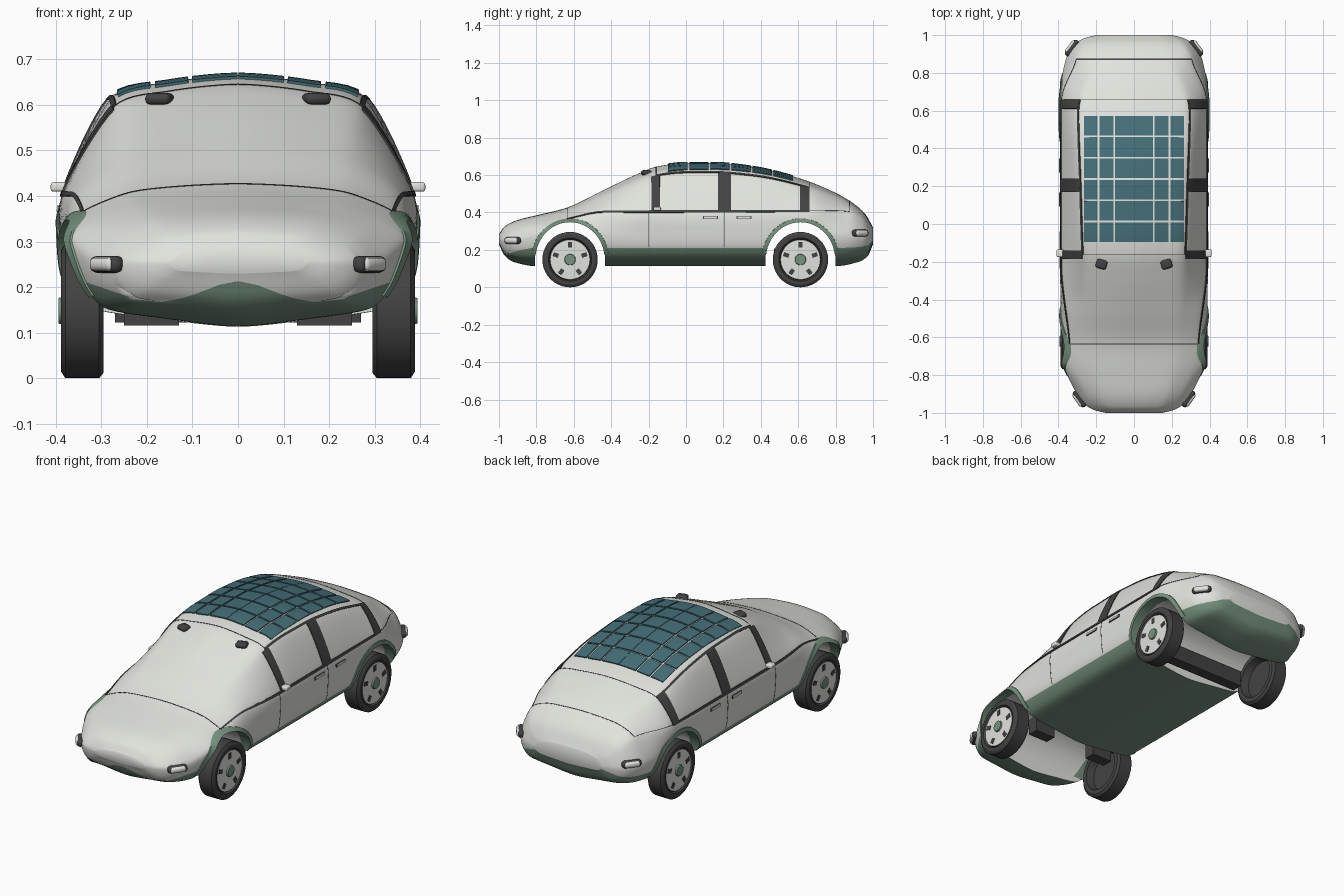
import bpy, bmesh, math
from functools import lru_cache
from mathutils import Vector, Matrix

if "Cube" in bpy.data.objects:
    bpy.data.objects.remove(bpy.data.objects["Cube"])

COLOURS = [("pale_body", (0.755, 0.77, 0.725)), ("sage_trim", (0.185, 0.29, 0.215)),
           ("dark_rubber", (0.055, 0.055, 0.055)), ("solar_teal", (0.06, 0.16, 0.19))]
PALE, SAGE, DARK, TEAL = range(4)
MATS = []
for label, rgb in COLOURS:
    m = bpy.data.materials.new(label)
    m.diffuse_color = (*rgb, 1)
    m.use_nodes = True
    m.node_tree.nodes["Principled BSDF"].inputs["Base Color"].default_value = m.diffuse_color
    MATS.append(m)


def make(name, verts, faces, mats, angle=40, fix=False):
    me = bpy.data.meshes.new(name)
    me.from_pydata([tuple(v) for v in verts], [], faces)
    for m in MATS:
        me.materials.append(m)
    for i, p in enumerate(me.polygons):
        p.material_index = mats if isinstance(mats, int) else mats[i]
    if fix:
        bm = bmesh.new()
        bm.from_mesh(me)
        bmesh.ops.recalc_face_normals(bm, faces=bm.faces[:])
        bm.to_mesh(me)
        bm.free()
    ob = bpy.data.objects.new(name, me)
    bpy.context.collection.objects.link(ob)
    if angle:
        smooth(ob, angle)
    return ob


def smooth(ob, angle):
    bpy.ops.object.select_all(action='DESELECT')
    ob.select_set(True)
    bpy.context.view_layer.objects.active = ob
    bpy.ops.object.shade_smooth_by_angle(angle=math.radians(angle))


# Lengthwise profiles: (y, value)
WIDTH = [(-1, .15), (-.985, .21), (-.95, .265), (-.87, .318), (-.8, .352), (-.74, .374), (-.66, .385), (-.2, .39),
         (.6, .39), (.75, .383), (.87, .36), (.95, .315), (.985, .26), (1, .2)]
TOP = [(-1, .285), (-.97, .325), (-.9, .36), (-.8, .385), (-.64, .425), (-.46, .51), (-.25, .61),
       (-.16, .645), (0, .665), (.15, .665), (.35, .645), (.6, .585), (.8, .505), (.9, .445), (.96, .39), (1, .32)]
BOTTOM = [(-1, .23), (-.97, .17), (-.92, .135), (-.8, .113), (.8, .113), (.92, .135), (.97, .165), (1, .23)]
BELT = [(-1, .27), (-.9, .31), (-.8, .335), (-.64, .365), (-.44, .405), (.8, .41), (.87, .405), (.94, .37), (1, .30)]
BELT_IN = [(-1, .85), (-.64, .88), (-.2, .985), (.66, .985), (.87, .85), (1, .85)]
ROOF_IN = [(-1, .6), (-.64, .62), (-.16, .7), (.2, .73), (.6, .76), (.87, .6), (1, .6)]
ROOF_UP = [(-1, .68), (-.6, .68), (-.3, .75), (-.1, .8), (.4, .8), (.7, .77), (1, .7)]
MIDDLE = [(-1, .255), (-.9, .26), (-.74, .305), (-.6, .315), (-.4, .29), (.8, .29), (1, .27)]


def curve(t, y):
    """Monotone cubic through a profile."""
    n = len(t)
    y = min(max(y, t[0][0]), t[-1][0])
    i = next(k for k in range(n - 1) if y <= t[k + 1][0])
    sec = lambda k: (t[k + 1][1] - t[k][1]) / (t[k + 1][0] - t[k][0])

    def slope(k):
        if k == 0 or k == n - 1:
            return sec(min(k, n - 2))
        a, b = sec(k - 1), sec(k)
        return 2 * a * b / (a + b) if a * b > 0 else 0
    h = t[i + 1][0] - t[i][0]
    u = (y - t[i][0]) / h
    return ((1 + 2 * u) * (1 - u) ** 2 * t[i][1] + u * (1 - u) ** 2 * h * slope(i)
            + u * u * (3 - 2 * u) * t[i + 1][1] + u * u * (u - 1) * h * slope(i + 1))


@lru_cache(None)
def section(y):
    w, zt, zb, zm, zl = (curve(t, y) for t in (WIDTH, TOP, BOTTOM, MIDDLE, BELT))
    xr, zr = w * curve(ROOF_IN, y), zl + curve(ROOF_UP, y) * (zt - zl)
    d = zm - zb
    return [(0, zb), (.45 * w, zb + .1 * d), (.83 * w, zb + .23 * d), (.965 * w, zb + .55 * d), (w, zm),
            (w * curve(BELT_IN, y), zl), (xr, zr), (.55 * xr, zr + .7 * (zt - zr)), (0, zt)]


def P(y, s):
    """Point on the right half of the shell; s runs from keel (0) to roof centre (8)."""
    q = section(y)
    s = min(max(s, 0), 8)
    i = min(int(s), 7)
    u = s - i
    p1, p2 = q[i], q[i + 1]
    p0 = q[i - 1] if i else (-q[1][0], q[1][1])
    p3 = q[i + 2] if i < 7 else (-q[7][0], q[7][1])
    r = [(2 * u**3 - 3 * u * u + 1) * b + (u**3 - 2 * u * u + u) * .4 * (c - a)
         + (3 * u * u - 2 * u**3) * c + (u**3 - u * u) * .4 * (d - b) for a, b, c, d in zip(p0, p1, p2, p3)]
    return Vector((r[0], y, r[1]))


def s_at(y, mode, v):
    """Find s for a given x (upper half) or z (side)."""
    if mode == 's':
        return v
    lo, hi = (4.2, 8) if mode == 'x' else (1, 6.5)
    for _ in range(22):
        m = (lo + hi) / 2
        p = P(y, m)
        if (p.x > v) if mode == 'x' else (p.z < v):
            lo = m
        else:
            hi = m
    return (lo + hi) / 2


def normal(y, s):
    s = max(s, .03)
    return (P(y + .004, s) - P(y - .004, s)).cross(P(y, s) - P(y, s - .03)).normalized()


def patch(name, y0, y1, v0, v1, mat, off=.004, mode='s', ny=4, nv=4):
    """Thin plate that follows the shell, on both sides."""
    us = [0] + [i / ny for i in range(ny + 1)] + [1]
    vs = [0] + [i / nv for i in range(nv + 1)] + [1]
    n = nv + 3
    for side, tag in ((1, "right"), (-1, "left")):
        verts, faces = [], []
        for a, u in enumerate(us):
            for b, v in enumerate(vs):
                y = y0 + u * (y1 - y0)
                s = s_at(y, mode, v0 + v * (v1 - v0))
                rim = a in (0, ny + 2) or b in (0, nv + 2)
                p = P(y, s) + normal(y, s) * (-.002 if rim else off)
                verts.append((p.x * side, p.y, p.z))
        for a in range(ny + 2):
            for b in range(nv + 2):
                f = [a * n + b, (a + 1) * n + b, (a + 1) * n + b + 1, a * n + b + 1]
                faces.append(f[::-1] if side < 0 else f)
        make(f"{name}_{tag}", verts, faces, mat, 35)


def paint_gap(p):
    """Negative where the front apron is sage."""
    return p.z - (.165 + .047 * math.exp(-(p.x / .1) ** 2) + .34 * max(0, abs(p.x) - .2))


def paint_s(y):
    """Section parameter of the lower paint edge."""
    if y > -.82:
        return 3
    return next((k / 100 for k in range(5, 400) if paint_gap(P(y, k / 100)) > 0), 3)


# Body shell: lofted, its grid following the paint edge, with wheel tunnels cut out
SUB, NY = 8, 100
L = 8 * SUB
ring = [(i, 1) for i in range(L + 1)] + [(i, -1) for i in range(L - 1, 0, -1)]
N = len(ring)
verts, faces, mats = [], [], []
for j in range(NY + 1):
    y = -math.cos(math.pi * j / NY)
    edge = paint_s(y)
    for i, sg in ring:
        t = i / SUB
        p = P(y, t / 3 * edge if t < 3 else edge + (t - 3) / 5 * (8 - edge))
        verts.append(Vector((p.x * sg, y, p.z)))
for j in range(NY):
    for i in range(N):
        k = (i + 1) % N
        f = [j * N + i, (j + 1) * N + i, (j + 1) * N + k, j * N + k]
        c = sum((verts[q] for q in f), Vector()) / 4
        low = (ring[i][0] + ring[k][0]) / 2 < 3 * SUB and (c.y > -.82 or paint_gap(c) < .004)
        faces.append(f)
        mats.append(SAGE if low else PALE)
faces += [list(range(N)), list(range(NY * N, NY * N + N))]
mats += [PALE, PALE]
body = make("body_shell", verts, faces, mats, 0, True)
AXLES = (("front", -.62), ("rear", .612))
for tag, yc in AXLES:
    prof = [(yc + .187 * math.cos(a), .15 + .2 * math.sin(a)) for a in (math.pi * i / 28 for i in range(29))]
    prof += [(yc - .187, -.1), (yc + .187, -.1)]
    n = len(prof)
    cv = [(x, y, z) for x in (-.6, .6) for y, z in prof]
    cf = [[i, (i + 1) % n, n + (i + 1) % n, n + i] for i in range(n)] + [list(range(n)), list(range(n, 2 * n))]
    cutter = make("tunnel_cutter", cv, cf, PALE, 0, True)
    cutter.hide_render = True
    mod = body.modifiers.new("wheel_tunnel", 'BOOLEAN')
    mod.operation, mod.solver, mod.object = 'DIFFERENCE', 'EXACT', cutter
    bpy.context.view_layer.objects.active = body
    bpy.ops.object.modifier_apply(modifier=mod.name)
    bpy.data.objects.remove(cutter)
smooth(body, 40)

# Pillars, belt line, roof rails and panel seams
for nm, a, b in (("a_pillar", -.185, -.14), ("b_pillar", .17, .24), ("c_pillar", .61, .66)):
    patch(nm, a, b, 5, 6, DARK, nv=8)
patch("belt_line", -.635, .66, 4.93, 5.03, DARK, ny=40, nv=1)
patch("roof_rail", -.16, .66, 5.97, 6.06, DARK, ny=24, nv=1)
patch("windscreen_base_seam", -.637, -.633, 5, 8, DARK, .0012, ny=1, nv=20)
patch("windscreen_top_seam", -.162, -.159, 6, 8, DARK, .0012, ny=1, nv=16)
patch("roof_rear_seam", .658, .661, 6, 8, DARK, .0012, ny=1, nv=16)
patch("hatch_side_seam", .66, .873, 4.985, 5.015, DARK, .0015, ny=12, nv=1)
patch("hatch_rear_seam", .872, .875, 5, 8, DARK, .0012, ny=1, nv=20)
for y in (-.2, .205):
    patch("door_seam", y - .0015, y + .0015, .215, .405, DARK, .001, 'z', 1, 8)
for y in (.13, .31):
    patch("door_handle_recess", y - .04, y + .04, .364, .38, DARK, .003, 'z', 3, 1)
    patch("door_handle", y - .035, y + .035, .367, .378, PALE, .006, 'z', 3, 1)

# Solar cells on the roof
for r in range(6):
    y0 = -.095 + r * .1125
    for x0, x1 in ((.001, .1), (.109, .182), (.192, .262)):
        patch("solar_cell", y0, y0 + .103, x1, x0, TEAL, .006, 'x', 3, 3)

# Wheel arch flares
for tag, yc in AXLES:
    for sg, side in ((1, "right"), (-1, "left")):
        verts, faces, K = [], [], 30
        for i in range(K + 1):
            a = math.radians(8 + 164 * i / K)
            for ry, rz, dx in ((.185, .198, -.05), (.185, .198, .008), (.207, .218, .005), (.209, .22, -.02)):
                y, z = yc + ry * math.cos(a), .15 + rz * math.sin(a)
                verts.append((sg * (P(y, s_at(y, 'z', z)).x + dx), y, z))
        for i in range(K):
            for b in range(3):
                f = [i * 4 + b, i * 4 + b + 1, i * 4 + b + 5, i * 4 + b + 4]
                faces.append(f if sg > 0 else f[::-1])
        make(f"{tag}_arch_flare_{side}", verts, faces, SAGE, 40)


def block(name, loc, size, mat, rot=0, bevel=0):
    bm = bmesh.new()
    bmesh.ops.create_cube(bm, size=1)
    bmesh.ops.scale(bm, vec=size, verts=bm.verts)
    if bevel:
        bmesh.ops.bevel(bm, geom=bm.edges[:], offset=bevel, segments=3, profile=.5, affect='EDGES')
    bmesh.ops.transform(bm, matrix=Matrix.Translation(loc) @ Matrix.Rotation(rot, 4, 'Z'), verts=bm.verts)
    bm.verts.index_update()
    out = make(name, [v.co.copy() for v in bm.verts], [[v.index for v in f.verts] for f in bm.faces], mat, 35)
    bm.free()
    return out


# Wheels: lathed tyre, disc and hub, with slots
WHEEL = [(.394, .001, SAGE), (.394, .028, SAGE), (.386, .03, PALE), (.384, .106, DARK), (.378, .109, DARK),
         (.388, .116, DARK), (.388, .134, DARK), (.379, .148, DARK), (.305, .148, DARK), (.295, .136, DARK),
         (.295, .112, DARK), (.335, .1, DARK), (.335, .001, DARK)]
SEG, W = 40, len(WHEEL)
for tag, yc in AXLES:
    for sg, side in ((1, "right"), (-1, "left")):
        verts = [(sg * x, yc + r * math.cos(math.tau * k / SEG), .148 + r * math.sin(math.tau * k / SEG))
                 for x, r, _ in WHEEL for k in range(SEG)]
        faces = [[j * SEG + k, j * SEG + (k + 1) % SEG, (j + 1) * SEG + (k + 1) % SEG, (j + 1) * SEG + k]
                 for j in range(W - 1) for k in range(SEG)]
        mats = [WHEEL[j][2] for j in range(W - 1) for k in range(SEG)] + [SAGE, DARK]
        faces += [list(range(SEG)), list(range((W - 1) * SEG, W * SEG))]
        make(f"{tag}_wheel_{side}", verts, faces, mats, 30, True)
        for k in range(5):
            slot = block(f"{tag}_wheel_slot_{side}", (0, 0, .08), (.008, .022, .03), DARK)
            slot.matrix_world = Matrix.Translation((sg * .383, yc, .148)) @ Matrix.Rotation(k * math.tau / 5, 4, 'X')

# Lamps, mirrors, roof sensors and bulkheads
for sg in (1, -1):
    for nm, y, z in (("headlamp", -.925, .25), ("tail_lamp", .93, .29)):
        s = s_at(y, 'z', z)
        p, n = P(y, s), normal(y, s)
        rot = (math.atan2(n.y, n.x) - math.pi / 2) * sg
        flat = Vector((n.x, n.y, 0)).normalized()
        for part, d, size, mat, bev in (("housing", .002, (.1, .034, .037), DARK, .015),
                                        ("lens", .010, (.08, .03, .03), PALE, .012)):
            q = p + flat * d
            block(f"{nm}_{part}", (q.x * sg, q.y, q.z), size, mat, rot, bev)
    block("side_mirror", (sg * .388, -.155, .42), (.046, .04, .021), PALE, 0, .006)
    q = P(-.212, s_at(-.212, 'x', .172))
    block("roof_sensor", (sg * q.x, q.y, q.z + .004), (.058, .05, .026), DARK, sg * .3, .012)
    block("front_bulkhead", (sg * .19, -.51, .158), (.12, .06, .085), DARK)
block("rear_bulkhead", (0, .5, .165), (.54, .06, .085), DARK)
